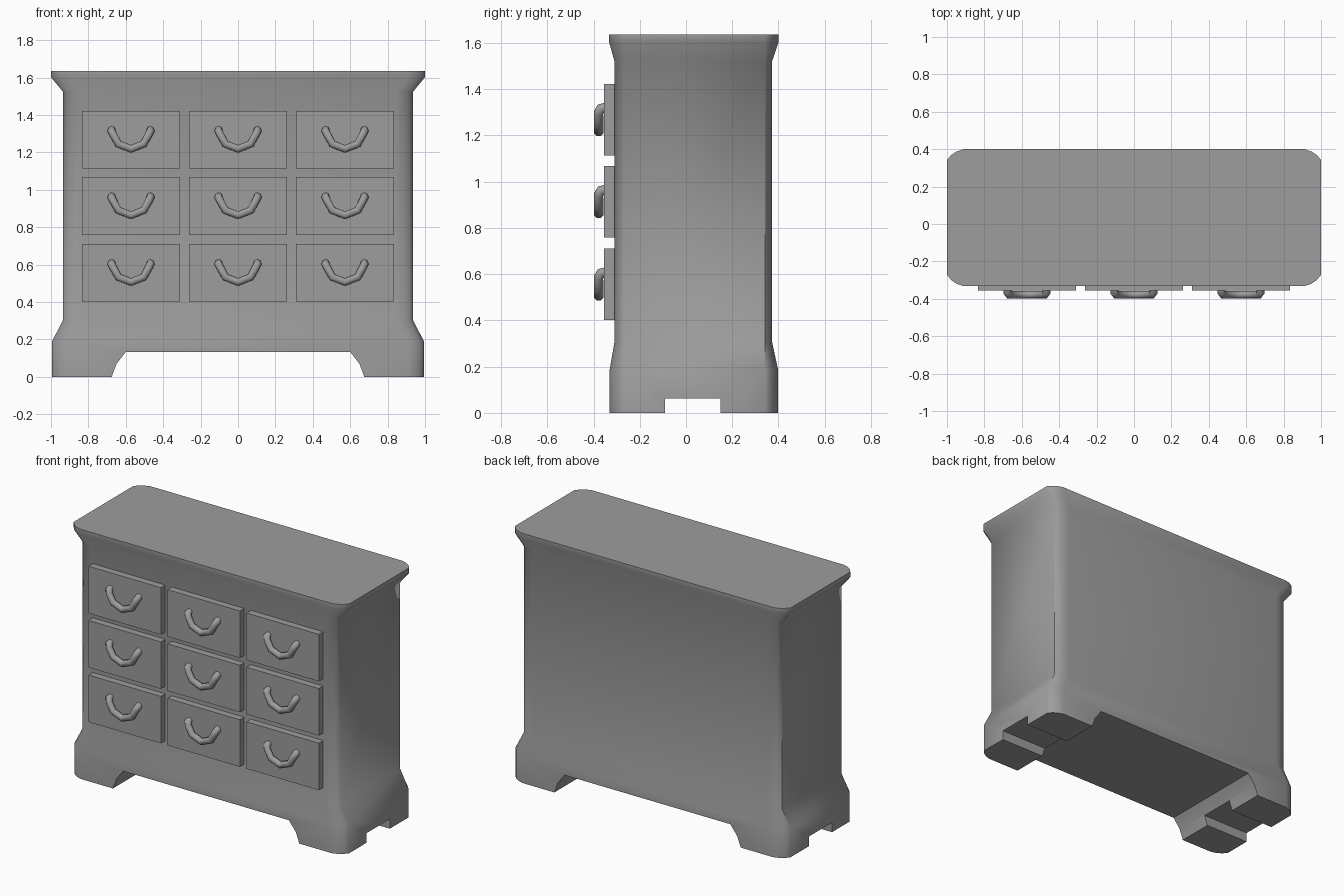
import bpy
import bmesh

cube = bpy.data.objects.get("Cube")
if cube:
    bpy.data.objects.remove(cube, do_unlink=True)

# One plain grey paint for the whole piece
GREY = (0.34, 0.34, 0.34, 1.0)
paint = bpy.data.materials.new("grey paint")
paint.use_nodes = True
paint.diffuse_color = GREY
paint.node_tree.nodes["Principled BSDF"].inputs["Base Color"].default_value = GREY


def add_object(name, bm, smooth=False):
    bmesh.ops.recalc_face_normals(bm, faces=bm.faces)
    mesh = bpy.data.meshes.new(name)
    bm.to_mesh(mesh)
    bm.free()
    mesh.materials.append(paint)
    obj = bpy.data.objects.new(name, mesh)
    bpy.context.collection.objects.link(obj)
    if smooth:
        smooth_edges(obj)
    return obj


def select_only(obj):
    bpy.ops.object.select_all(action='DESELECT')
    obj.select_set(True)
    bpy.context.view_layer.objects.active = obj


def smooth_edges(obj, angle=0.75):
    select_only(obj)
    bpy.ops.object.shade_smooth_by_angle(angle=angle)


def loft(rings):
    """Skin a stack of equal point rings and cap both ends."""
    bm = bmesh.new()
    loops = [[bm.verts.new(p) for p in ring] for ring in rings]
    n = len(loops[0])
    for a, b in zip(loops, loops[1:]):
        for i in range(n):
            j = (i + 1) % n
            bm.faces.new((a[i], a[j], b[j], b[i]))
    bm.faces.new(loops[0])
    bm.faces.new(loops[-1])
    return bm


def box(x0, x1, y0, y1, z0, z1):
    return loft([[(x0, y0, z), (x1, y0, z), (x1, y1, z), (x0, y1, z)]
                 for z in (z0, z1)])


def section(z, w, front, back):
    """Rectangle with eased corners; the side flats keep the same depth."""
    def corner(y, edge):
        mid = y + (edge - y) * 0.45
        return [(w, y), (w - 0.022, mid), (w - 0.05, y + (edge - y) * 0.78),
                (w - 0.088, edge)]
    right = corner(-0.272, front)[::-1] + corner(0.342, back)
    return [(x, y, z) for x, y in right] + [(-x, y, z) for x, y in right[::-1]]


# Cabinet: flared plinth, straight walls, flared top
WALL = (0.935, -0.31, 0.373)
cabinet = add_object("cabinet", loft([
    section(0.0, 0.995, -0.33, 0.398),
    section(0.188, 0.995, -0.33, 0.398),
    section(0.304, *WALL),
    section(1.523, *WALL),
    section(1.602, 1.0, -0.332, 0.4),
    section(1.636, 1.0, -0.332, 0.4)]))

# Openings under the plinth
arch = [(-0.675, -0.1), (-0.675, 0), (-0.65, 0.068), (-0.6, 0.133)]
arch += [(-x, z) for x, z in arch[::-1]]
cutters = [
    add_object("arch_cutter", loft([[(x, y, z) for x, z in arch] for y in (-1, 1)])),
    add_object("side_cutter", box(-1.5, 1.5, -0.09, 0.15, -0.1, 0.063))]
for cutter in cutters:
    cutter.hide_render = True
    cut = cabinet.modifiers.new(cutter.name, 'BOOLEAN')
    cut.operation = 'DIFFERENCE'
    cut.solver = 'EXACT'
    cut.object = cutter
    select_only(cabinet)
    bpy.ops.object.modifier_apply(modifier=cut.name)
for cutter in cutters:
    bpy.data.objects.remove(cutter, do_unlink=True)
smooth_edges(cabinet)


def make_handle(name, cx, cz):
    """Bent pull: a round tube along a U-shaped path."""
    half = [(-0.103, -0.345, 0.052), (-0.105, -0.368, 0.048),
            (-0.096, -0.378, 0.03), (-0.068, -0.378, -0.023)]
    path = half + [(0, -0.378, -0.05)] + [(-x, y, z) for x, y, z in half[::-1]]
    curve = bpy.data.curves.new(name, 'CURVE')
    curve.dimensions = '3D'
    curve.bevel_depth = 0.022
    curve.bevel_resolution = 2
    curve.use_fill_caps = True
    spline = curve.splines.new('POLY')
    spline.points.add(len(path) - 1)
    for point, (x, y, z) in zip(spline.points, path):
        point.co = (cx + x, y, cz + z, 1)
    curve.materials.append(paint)
    obj = bpy.data.objects.new(name, curve)
    bpy.context.collection.objects.link(obj)
    select_only(obj)
    bpy.ops.object.convert(target='MESH')
    smooth_edges(bpy.context.object, 1.1)


# Three by three drawers, each with a pull
for row, cz in zip(("bottom", "middle", "top"), (0.556, 0.913, 1.268)):
    for column, cx in zip(("right", "centre", "left"), (-0.572, 0, 0.572)):
        name = f"{row}_{column}"
        add_object(f"{name}_drawer", box(cx - 0.262, cx + 0.262, -0.355, -0.3,
                                         cz - 0.154, cz + 0.154))
        make_handle(f"{name}_handle", cx, cz)
